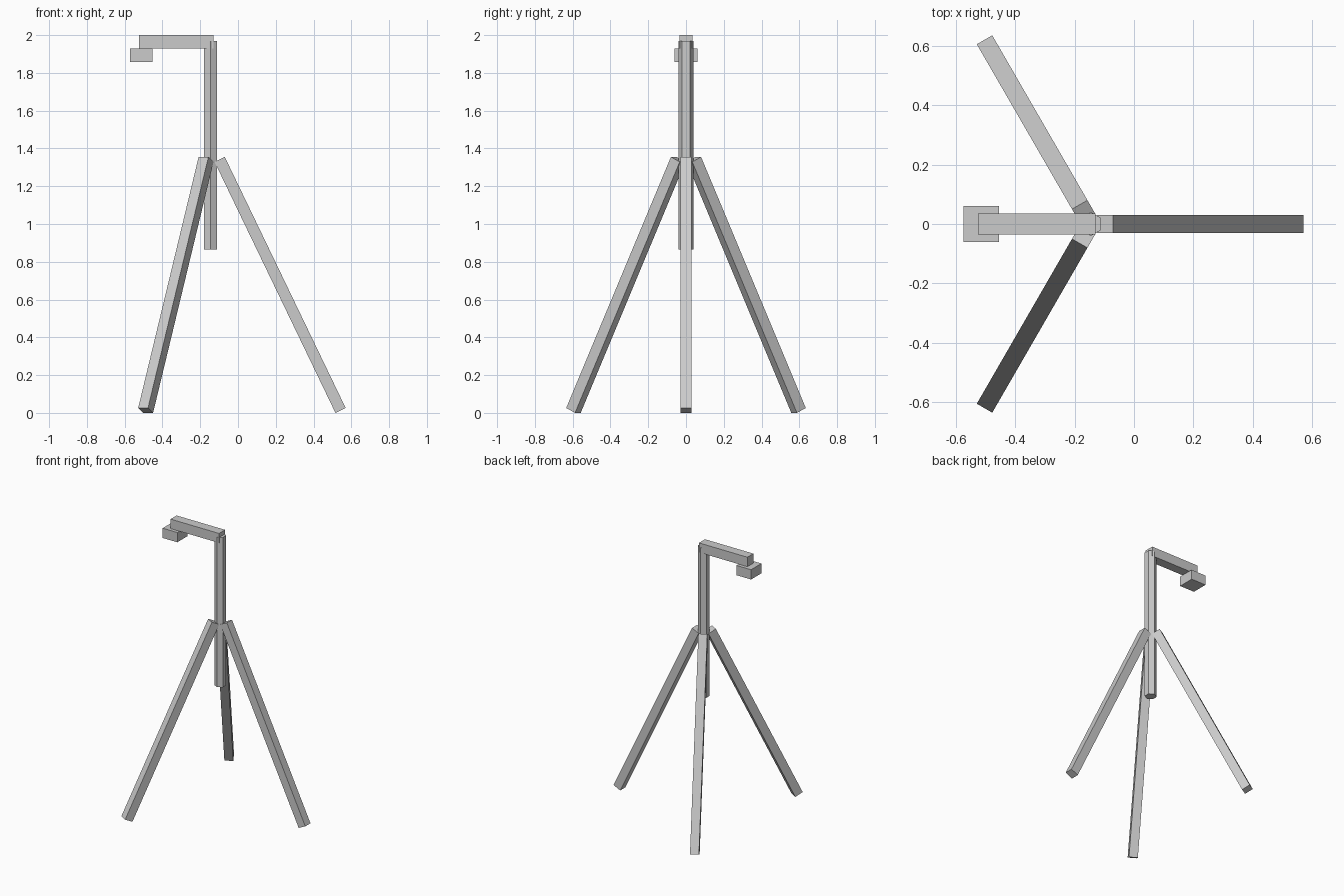
import bpy, bmesh, math
from mathutils import Vector, Matrix

if "Cube" in bpy.data.objects:
    bpy.data.objects.remove(bpy.data.objects["Cube"])

CX = -0.145  # x of the pole axis

grey = bpy.data.materials.new("light_grey")
grey.diffuse_color = (0.6, 0.6, 0.6, 1)
grey.use_nodes = True
grey.node_tree.nodes["Principled BSDF"].inputs["Base Color"].default_value = grey.diffuse_color


def add_object(name, bm):
    mesh = bpy.data.meshes.new(name)
    bm.to_mesh(mesh)
    bm.free()
    mesh.materials.append(grey)
    obj = bpy.data.objects.new(name, mesh)
    bpy.context.collection.objects.link(obj)


def box(name, lo, hi, matrix=Matrix()):
    lo, hi = Vector(lo), Vector(hi)
    bm = bmesh.new()
    bmesh.ops.create_cube(bm, size=1, matrix=matrix
                          @ Matrix.Translation((lo + hi) / 2)
                          @ Matrix.Diagonal((*(hi - lo), 1)))
    add_object(name, bm)


# Hexagonal centre pole, corners toward front and back
bm = bmesh.new()
bmesh.ops.create_cone(bm, cap_ends=True, segments=6, radius1=0.04, radius2=0.04, depth=1.105,
                      matrix=Matrix.Translation((CX, 0, 1.4175)))
bmesh.ops.rotate(bm, verts=bm.verts, cent=(CX, 0, 0),
                 matrix=Matrix.Rotation(0 if any(abs(v.co.x - CX) < 1e-4 for v in bm.verts)
                                        else math.pi / 6, 3, 'Z'))
add_object("centre_pole", bm)

# Three splayed square legs
top, foot = Vector((0.048, 0, 1.342)), Vector((0.688, 0, 0.013))
run = foot - top
tilt = math.atan2(run.x, -run.z)
for i in range(3):
    place = (Matrix.Translation((CX, 0, 0)) @ Matrix.Rotation(i * math.tau / 3, 4, 'Z')
             @ Matrix.Translation(top) @ Matrix.Rotation(-tilt, 4, 'Y'))
    box(f"leg_{i + 1}", (-0.03, -0.03, -run.length), (0.03, 0.03, 0), place)

# Side arm and the block hanging at its end
box("arm", (-0.525, -0.035, 1.93), (-0.13, 0.035, 2.0))
box("head_block", (-0.573, -0.06, 1.858), (-0.453, 0.06, 1.93))
